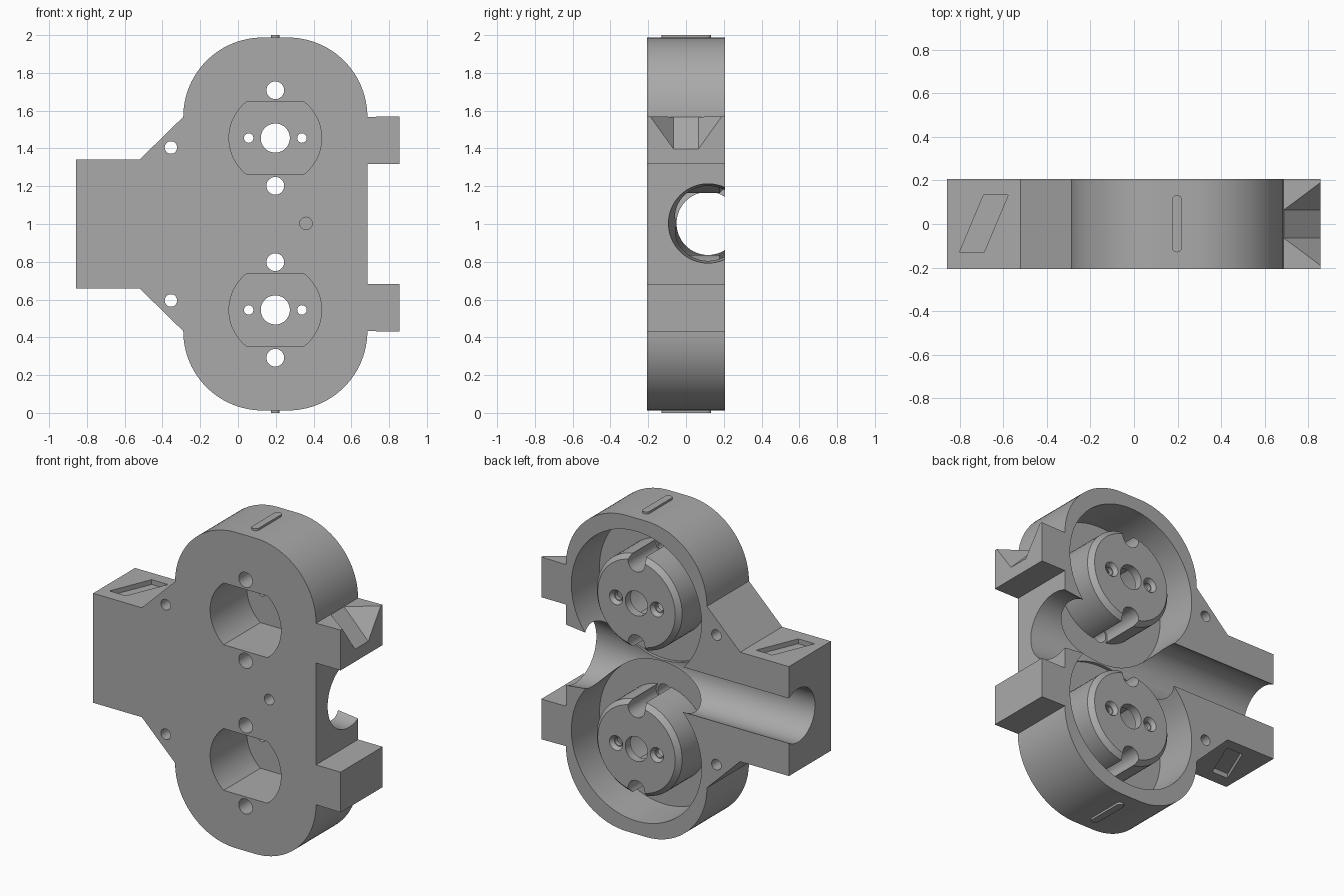
import bpy
import bmesh
from math import sin, cos, pi, asin
from mathutils import Vector

cube = bpy.data.objects.get("Cube")
if cube:
    bpy.data.objects.remove(cube, do_unlink=True)

MID = 1.0          # height of the mirror plane
HALF = 0.2075      # half the housing depth
CX = 0.1975        # axis of both chambers
CZ = 0.455         # chamber axis distance from the mirror plane
FLOOR = -0.07      # chamber floor

grey = bpy.data.materials.new("plain_grey")
grey.use_nodes = True
grey.diffuse_color = (0.4, 0.4, 0.4, 1)
grey.node_tree.nodes["Principled BSDF"].inputs["Base Color"].default_value = (0.4, 0.4, 0.4, 1)


def finish(name, bm):
    bmesh.ops.recalc_face_normals(bm, faces=bm.faces)
    mesh = bpy.data.meshes.new(name)
    bm.to_mesh(mesh)
    bm.free()
    mesh.materials.append(grey)
    ob = bpy.data.objects.new(name, mesh)
    bpy.context.collection.objects.link(ob)
    return ob


def loft(name, first, second):
    """Solid between two matching outlines."""
    bm = bmesh.new()
    a = [bm.verts.new(p) for p in first]
    b = [bm.verts.new(p) for p in second]
    bm.faces.new(a)
    bm.faces.new(b)
    for i in range(len(a)):
        j = (i + 1) % len(a)
        bm.faces.new((a[i], a[j], b[j], b[i]))
    return finish(name, bm)


def prism_y(name, pts, lo, hi):
    return loft(name, [(x, lo, z) for x, z in pts], [(x, hi, z) for x, z in pts])


def prism_z(name, pts, lo, hi):
    return loft(name, [(x, y, lo) for x, y in pts], [(x, y, hi) for x, y in pts])


def arc(cx, cy, r, start, end, n):
    return [(cx + r * cos(start + (end - start) * i / n),
             cy + r * sin(start + (end - start) * i / n)) for i in range(n + 1)]


def ring(cx, cy, r, n=48):
    return arc(cx, cy, r, 0, 2 * pi, n)[:-1]


def rod(name, x, z, r, lo, hi, r2=None, n=48):
    end = r if r2 is None else r2
    return loft(name, [(px, lo, pz) for px, pz in ring(x, z, r, n)],
                [(px, hi, pz) for px, pz in ring(x, z, end, n)])


def combine(target, tool, operation="DIFFERENCE"):
    mod = target.modifiers.new("join", "BOOLEAN")
    mod.operation = operation
    mod.solver = "EXACT"
    mod.object = tool
    bpy.context.view_layer.objects.active = target
    bpy.ops.object.modifier_apply(modifier=mod.name)
    bpy.data.objects.remove(tool, do_unlink=True)


def smooth(ob):
    bpy.ops.object.select_all(action="DESELECT")
    ob.select_set(True)
    bpy.context.view_layer.objects.active = ob
    bpy.ops.object.shade_smooth_by_angle(angle=pi / 6)


# Housing outline: upper half, then its mirror image
R = 0.42
upper = [(0.685, 0.318), (0.855, 0.318), (0.855, 0.57)]
upper += arc(0.685 - R, 0.567, R, 0, pi / 2, 24)
upper += arc(-0.29 + R, 0.567, R, pi / 2, pi, 24)
upper += [(-0.52, 0.342), (-0.857, 0.342)]
outline = [(x, MID + z) for x, z in upper] + [(x, MID - z) for x, z in reversed(upper)]
housing = prism_y("housing", outline, -HALF, HALF)

# Two round chambers open at the back
for s in (1, -1):
    combine(housing, rod("chamber", CX, MID + s * CZ, 0.45, FLOOR, 0.3, n=96))

# Cross channel with a flared mouth on the left side
def channel_ring(x, r):
    return [(x, y, z) for y, z in ring(0.117, MID + 0.003, r, 64)]

combine(housing, loft("channel", channel_ring(-1, 0.167), channel_ring(0.6, 0.167)))
combine(housing, loft("flare", channel_ring(0.25, 0.167), channel_ring(0.70, 0.2115)))

# Hubs with a chamfered rim, a flat-sided pocket and fixing holes
a = asin(0.193 / 0.245)
for s in (1, -1):
    z = MID + s * CZ
    hub = rod("hub", CX, z, 0.295, FLOOR - 0.03, HALF - 0.03, n=64)
    combine(hub, rod("rim", CX, z, 0.295, HALF - 0.03, HALF, 0.268, n=64), "UNION")
    combine(housing, hub, "UNION")
    pocket = arc(CX, z, 0.245, -a, a, 20) + arc(CX, z, 0.245, pi - a, pi + a, 20)
    combine(housing, prism_y("pocket", pocket, -0.3, 0.155))
    combine(housing, rod("shaft_hole", CX, z, 0.077, 0, 0.3))
    for t in (1, -1):
        combine(housing, rod("pin_hole", CX + t * 0.141, z, 0.025, 0, 0.3, n=24))
        combine(housing, rod("countersink", CX + t * 0.141, z, 0.03, HALF - 0.025, HALF + 0.01, 0.052, n=24))
        combine(housing, rod("bolt_hole", CX, z + t * 0.253, 0.047, -0.3, 0.3, n=32))
        combine(housing, rod("bolt_groove", CX, z + t * 0.255, 0.058, FLOOR, 0.3, n=32))
    combine(housing, rod("side_hole", -0.355, MID + s * 0.405, 0.033, -0.3, 0.3, n=32))

# Blind locating hole in the front
combine(housing, rod("locating_hole", 0.36, MID + 0.003, 0.033, -0.3, -0.11, n=32))

# Slanted recesses on the top and bottom of the wing
slant = [(-0.80, -0.128), (-0.687, -0.128), (-0.577, 0.133), (-0.69, 0.133)]
for s in (1, -1):
    combine(housing, prism_z("recess", slant, MID + s * 0.312, MID + s * 0.4))

# Sloping notch in the upper tab
bm = bmesh.new()
top = MID + 0.57
for y in (-1, 1):
    for p in ((0.685, y * 0.065, top), (0.9, y * 0.223, top), (0.9, y * 0.065, top - 0.22)):
        bm.verts.new(p)
    for p in ((0.685, y * 0.065, top + 0.05), (0.9, y * 0.223, top + 0.05)):
        bm.verts.new(p)
bmesh.ops.convex_hull(bm, input=bm.verts)
combine(housing, finish("notch", bm))
smooth(housing)

# Raised rounded keys on the top and bottom
key = arc(CX, 0.11, 0.023, 0, pi, 12) + arc(CX, -0.107, 0.023, pi, 2 * pi, 12)
for name, s in (("top_key", 1), ("bottom_key", -1)):
    smooth(prism_z(name, key, MID + s * 0.96, MID + s))
